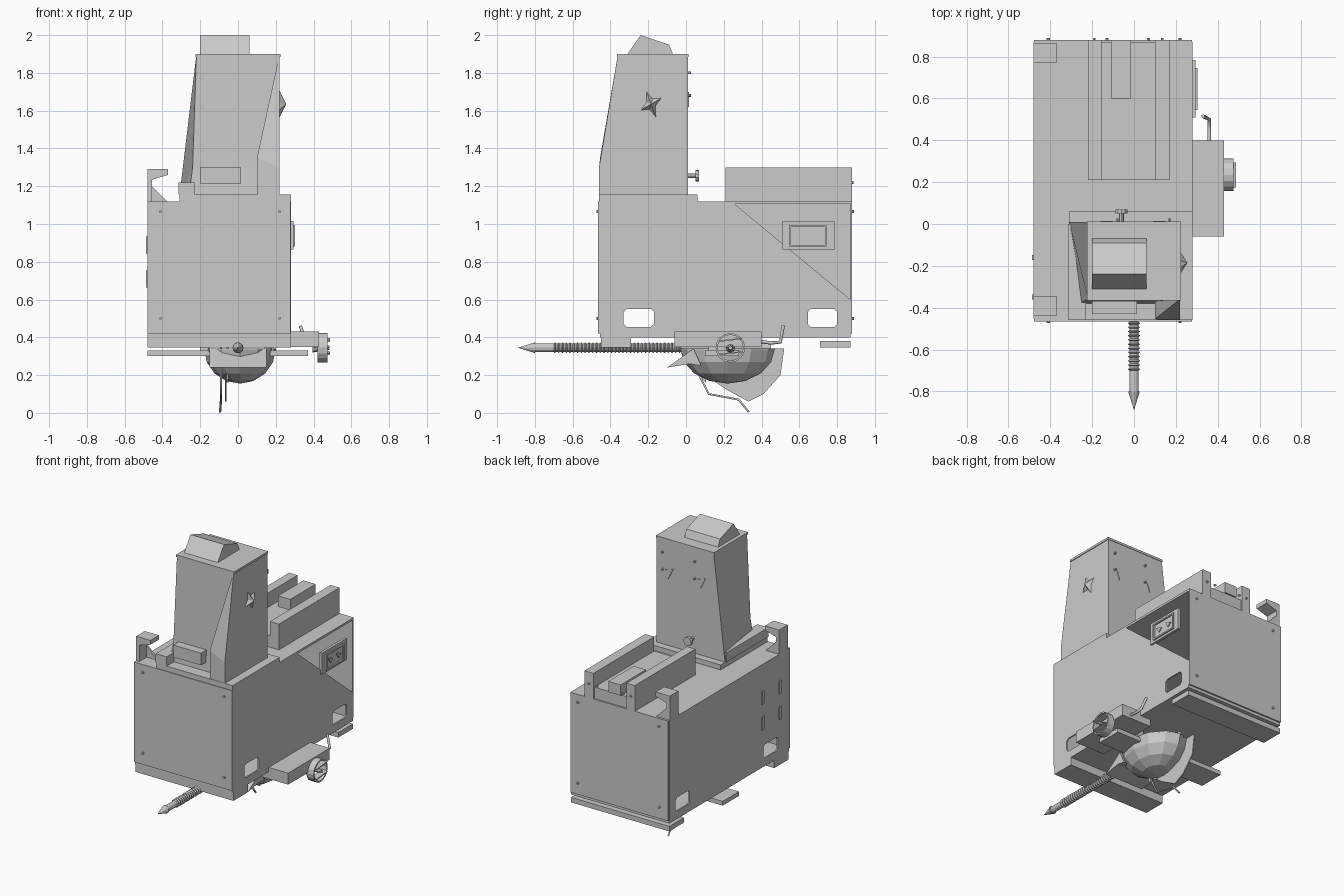
import bpy, bmesh, math
from mathutils import Vector, Matrix

if "Cube" in bpy.data.objects:
    bpy.data.objects.remove(bpy.data.objects["Cube"])


def add(name, bm):
    bmesh.ops.recalc_face_normals(bm, faces=bm.faces)
    me = bpy.data.meshes.new(name)
    bm.to_mesh(me)
    bm.free()
    ob = bpy.data.objects.new(name, me)
    bpy.context.collection.objects.link(ob)
    return ob


def box(name, x0, x1, y0, y1, z0, z1):
    return prism(name, [(y0, z0), (y1, z0), (y1, z1), (y0, z1)], 'X', x0, x1)


def prism(name, pts, axis, a, b):
    """Extrude a 2D profile along an axis: X uses (y, z), Y uses (x, z)."""
    bm = bmesh.new()
    at = {'X': lambda p, t: (t, p[0], p[1]), 'Y': lambda p, t: (p[0], t, p[1])}[axis]
    f = bm.faces.new([bm.verts.new(at(p, a)) for p in pts])
    r = bmesh.ops.extrude_face_region(bm, geom=[f])
    d = Vector(at((0, 0), b - a))
    bmesh.ops.translate(bm, vec=d, verts=[v for v in r['geom'] if isinstance(v, bmesh.types.BMVert)])
    return add(name, bm)


def cyl(name, loc, r1, r2, depth, axis, n=12):
    rot = {'X': Matrix.Rotation(math.pi / 2, 4, 'Y'), 'Y': Matrix.Rotation(math.pi / 2, 4, 'X'),
           'Z': Matrix()}[axis]
    bm = bmesh.new()
    bmesh.ops.create_cone(bm, cap_ends=True, segments=n, radius1=r1, radius2=r2, depth=depth,
                          matrix=Matrix.Translation(loc) @ rot)
    return add(name, bm)


def tube(name, pts, r, res=2):
    cu = bpy.data.curves.new(name, 'CURVE')
    cu.dimensions = '3D'
    cu.bevel_depth, cu.bevel_resolution, cu.use_fill_caps = r, res, True
    sp = cu.splines.new('POLY')
    sp.points.add(len(pts) - 1)
    for p, c in zip(sp.points, pts):
        p.co = (*c, 1)
    ob = bpy.data.objects.new(name, cu)
    bpy.context.collection.objects.link(ob)


def cut(ob, cutter):
    m = ob.modifiers.new('cut', 'BOOLEAN')
    m.operation, m.object, m.solver = 'DIFFERENCE', cutter, 'EXACT'
    bpy.context.view_layer.objects.active = ob
    bpy.ops.object.modifier_apply(modifier=m.name)


# hollow cabinet: side walls, one with an open upper rear corner
left = box('cabinet_left_wall', -0.48, -0.47, -0.455, 0.87, 0.41, 1.12)
right = prism('cabinet_right_wall', [(-0.455, 0.41), (0.87, 0.41), (0.87, 0.60), (0.24, 1.12), (-0.455, 1.12)],
              'X', 0.27, 0.28)
for y0, y1 in ((-0.33, -0.17), (0.645, 0.80)):
    c = 0.015
    pts = [(y0 + c, 0.455), (y1 - c, 0.455), (y1, 0.455 + c), (y1, 0.55 - c),
           (y1 - c, 0.55), (y0 + c, 0.55), (y0, 0.55 - c), (y0, 0.455 + c)]
    k = prism('vent_cutter', pts, 'X', -0.6, 0.4)
    cut(left, k)
    cut(right, k)
    bpy.data.objects.remove(k)
box('cabinet_floor', -0.48, 0.28, -0.455, 0.87, 0.40, 0.42)
box('cabinet_roof', -0.48, 0.28, -0.455, 0.87, 1.105, 1.12)

# front and rear panels with corner bolts
for tag, y, s in (('front', -0.455, -1), ('rear', 0.87, 1)):
    box(tag + '_panel', -0.478, 0.278, min(y, y + s * 0.01), max(y, y + s * 0.01), 0.42, 1.12)
    for x in (-0.41, 0.22):
        for z in (0.50, 1.065):
            cyl(tag + '_panel_bolt', (x, y + s * 0.013, z), 0.008, 0.008, 0.012, 'Y', 8)

# underside skids
box('front_skirt', -0.48, 0.28, -0.45, -0.29, 0.345, 0.40)
box('rear_skid', -0.48, 0.28, 0.71, 0.87, 0.345, 0.38)
box('middle_skid', -0.48, 0.37, 0.10, 0.28, 0.30, 0.33)
for x in (-0.2, 0.14):
    box('skid_hanger', x, x + 0.05, 0.12, 0.26, 0.33, 0.41)

# raised deck under the tower
box('deck', -0.31, 0.28, -0.46, 0.06, 1.12, 1.155)

# tower with leaning left wall and forward right fin
bm = bmesh.new()
P = [(-.22, -.36, 1.9), (.22, -.36, 1.9), (.22, .01, 1.9), (-.22, .01, 1.9),
     (-.24, -.37, 1.3), (.10, -.455, 1.35), (.22, -.46, 1.30), (.22, .01, 1.15), (-.31, .01, 1.15),
     (-.26, -.38, 1.15), (.10, -.38, 1.15), (.22, -.46, 1.15), (.10, -.37, 1.3), (.10, -.455, 1.15)]
V = [bm.verts.new(p) for p in P]
for f in ((0, 1, 2, 3), (1, 6, 11, 7, 2), (3, 2, 7, 8), (0, 3, 8, 4), (4, 8, 9), (0, 4, 12), (0, 12, 1),
          (1, 12, 5), (1, 5, 6), (5, 13, 11, 6), (5, 12, 10, 13), (4, 9, 10, 12), (9, 8, 7, 11, 13, 10)):
    bm.faces.new([V[i] for i in f])
add('tower', bm)
box('tower_top_rim', -0.225, 0.225, -0.365, 0.013, 1.885, 1.9)
box('tower_front_ledge', -0.20, 0.015, -0.43, -0.36, 1.215, 1.30)
box('tower_left_foot', -0.315, -0.23, -0.46, 0.0, 1.155, 1.22)
prism('tower_cap', [(-0.31, 1.9), (-0.24, 2.0), (-0.09, 1.95), (-0.07, 1.9)], 'X', -0.20, 0.06)

# tower fittings: side star, rear knob, rear bolts and markers
bm = bmesh.new()
ring = []
for i in range(8):
    r = (0.075, 0.03)[i % 2]
    a = math.radians(i * 45 + 25)
    ring.append(bm.verts.new((0.221, -0.185 + r * math.cos(a) * 0.8, 1.635 + r * math.sin(a))))
tip = bm.verts.new((0.255, -0.185, 1.635))
for i in range(8):
    bm.faces.new((ring[i], ring[(i + 1) % 8], tip))
bm.faces.new(ring)
add('tower_side_star', bm)
cyl('rear_knob_stem', (-0.06, 0.03, 1.255), 0.012, 0.012, 0.05, 'Y', 8)
cyl('rear_knob', (-0.06, 0.06, 1.255), 0.03, 0.03, 0.02, 'Y', 10)
for x in (-0.13, 0.12):
    prism('rear_marker', [(x - 0.03, 1.70), (x + 0.03, 1.68), (x + 0.01, 1.62)], 'Y', 0.01, 0.015)
    for z in (1.68, 1.80):
        cyl('rear_bolt', (x + 0.05, 0.017, z), 0.007, 0.007, 0.02, 'Y', 6)

# rear rail tray
for x0, x1 in ((-0.22, -0.155), (0.10, 0.17)):
    box('tray_rail', x0, x1, 0.21, 0.88, 1.12, 1.30)
box('tray_floor', -0.155, 0.10, 0.21, 0.87, 1.12, 1.20)
box('tray_block', -0.11, -0.015, 0.60, 0.88, 1.20, 1.275)
for x in (-0.19, -0.13, 0.07, 0.135):
    cyl('tray_bolt', (x, 0.882, 1.22), 0.008, 0.008, 0.012, 'Y', 6)

# hooked corner posts
for y0, y1 in ((-0.44, -0.345), (0.77, 0.865)):
    prism('corner_post', [(-0.48, 1.12), (-0.455, 1.12), (-0.455, 1.235), (-0.37, 1.26),
                          (-0.37, 1.29), (-0.48, 1.29)], 'Y', y0, y1)
    prism('corner_post_gusset', [(-0.455, 1.12), (-0.375, 1.12), (-0.455, 1.2)], 'Y', y1 - 0.015, y1)

# right side control panel: frame, screen and corner bolts
box('control_panel', 0.275, 0.293, 0.51, 0.785, 0.865, 1.015)
for y0, y1, z0, z1 in ((0.545, 0.745, 0.985, 0.995), (0.545, 0.745, 0.88, 0.89),
                       (0.545, 0.555, 0.89, 0.985), (0.735, 0.745, 0.89, 0.985)):
    box('control_panel_frame', 0.293, 0.303, y0, y1, z0, z1)
for y in (0.60, 0.69):
    prism('control_arrow', [(y - 0.025, 0.955), (y + 0.025, 0.94), (y, 0.915)], 'X', 0.293, 0.30)

# left side latches
for y in (-0.16, -0.35):
    for z in (0.71, 0.89):
        box('latch', -0.487, -0.48, y - 0.012, y + 0.012, z - 0.045, z + 0.045)

# right side locker with ring and hook
box('side_locker', 0.20, 0.43, -0.06, 0.40, 0.35, 0.43)
bm = bmesh.new()
for i in range(16):
    a = i * math.tau / 16
    ps = [(x, 0.235 + r * math.cos(a), 0.345 + r * math.sin(a))
          for x, r in ((0.42, 0.068), (0.42, 0.078), (0.475, 0.078), (0.475, 0.068))]
    for p in ps:
        bm.verts.new(p)
bm.verts.ensure_lookup_table()
for i in range(16):
    for j in range(4):
        a, b = i * 4, (i + 1) % 16 * 4
        bm.faces.new([bm.verts[k] for k in (a + j, a + (j + 1) % 4, b + (j + 1) % 4, b + j)])
add('side_ring', bm)
cyl('side_hub', (0.44, 0.235, 0.345), 0.025, 0.01, 0.09, 'X', 8)
for z in (0.31, 0.38):
    prism('ring_spoke', [(0.175, z - 0.004), (0.295, z + 0.01), (0.295, z + 0.016), (0.175, z + 0.004)],
          'X', 0.44, 0.488)
tube('side_hook', [(0.36, 0.38, 0.38), (0.36, 0.45, 0.37), (0.36, 0.50, 0.375), (0.33, 0.515, 0.46)], 0.009)

# threaded boring screw: ridged turned profile along y
prof = [(-0.89, 0.0), (-0.80, 0.028), (-0.80, 0.022), (-0.70, 0.022)]
y = -0.70
while y < -0.02:
    prof += [(y, 0.022), (y + 0.006, 0.029), (y + 0.012, 0.022)]
    y += 0.02
prof += [(0.45, 0.022), (0.45, 0.0)]
bm = bmesh.new()
vs = [bm.verts.new((r, yy, 0.345)) for yy, r in prof]
es = [bm.edges.new(p) for p in zip(vs, vs[1:])]
bmesh.ops.spin(bm, geom=vs + es, cent=(0, 0, 0.345), axis=(0, 1, 0), angle=math.tau, steps=12)
bmesh.ops.remove_doubles(bm, verts=bm.verts, dist=1e-4)
add('boring_screw', bm)

# scoop bowl and thin blade beneath
bm = bmesh.new()
bmesh.ops.create_uvsphere(bm, u_segments=12, v_segments=8, radius=1)
bmesh.ops.bisect_plane(bm, geom=bm.verts[:] + bm.edges[:] + bm.faces[:], plane_co=(0, 0, 0),
                       plane_no=(0, 0, 1), clear_outer=True)
bmesh.ops.scale(bm, vec=(0.19, 0.25, 0.185), verts=bm.verts)
bmesh.ops.translate(bm, vec=(0.01, 0.22, 0.34), verts=bm.verts)
scoop = add('scoop', bm)
m = scoop.modifiers.new('wall', 'SOLIDIFY')
m.thickness = 0.008
prism('scoop_blade', [(0.10, 0.20), (0.22, 0.12), (0.33, 0.06), (0.41, 0.10), (0.50, 0.20), (0.52, 0.34),
                      (0.10, 0.34)], 'X', -0.07, -0.062)
tube('scoop_strap', [(-0.09, 0.04, 0.35), (-0.09, 0.07, 0.20), (-0.09, 0.12, 0.10), (-0.09, 0.28, 0.07),
                     (-0.095, 0.332, 0.004)], 0.006, 1)
for yy in (0.07, 0.13):
    prism('scoop_tooth', [(yy - 0.02, 0.35), (yy + 0.03, 0.35), (yy + 0.035, 0.16), (yy + 0.015, 0.18)],
          'X', -0.06, -0.05)
prism('scoop_lip', [(-0.10, 0.24), (0.04, 0.34), (0.08, 0.25), (0.02, 0.26)], 'X', -0.15, 0.15)
